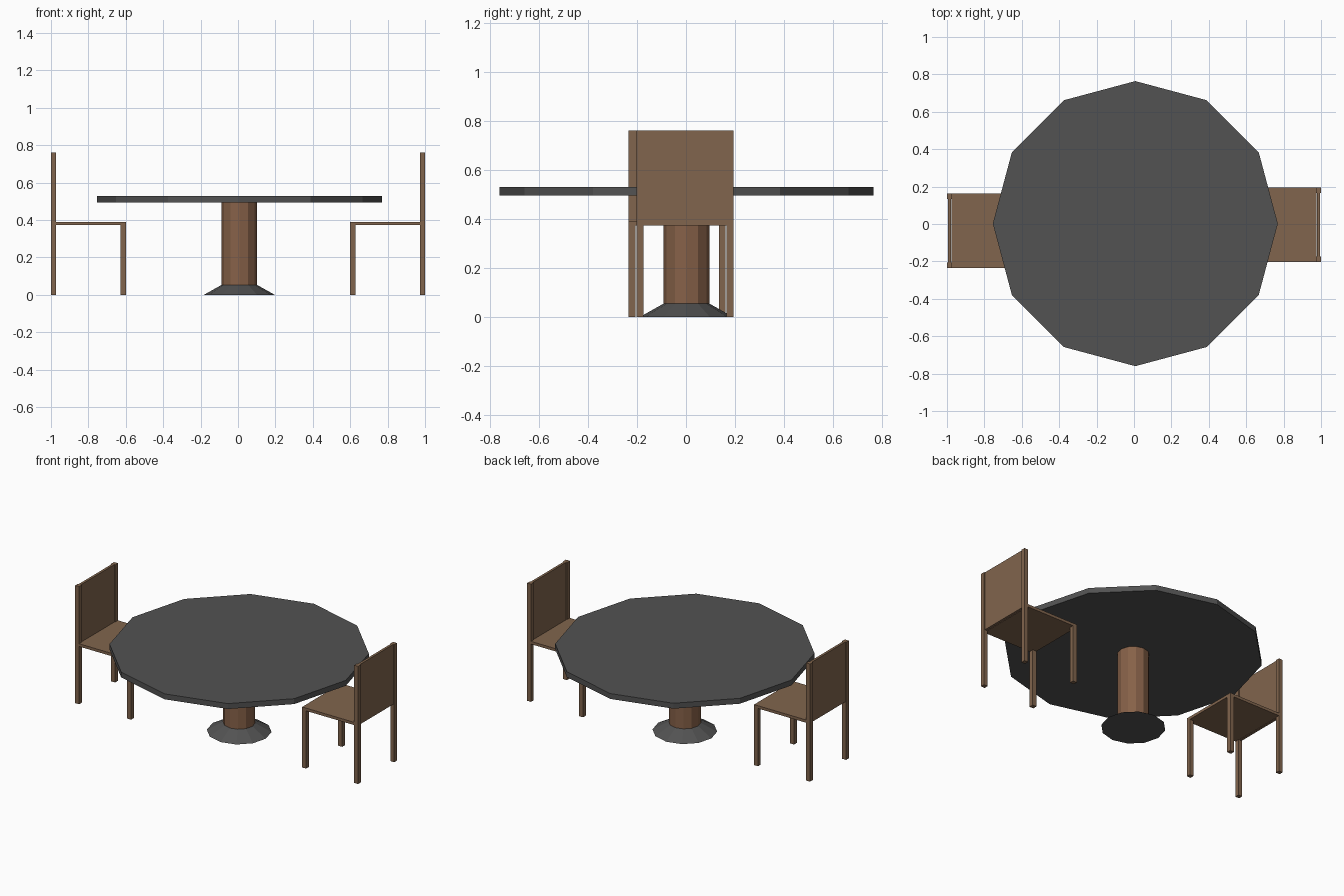
import bpy
from math import pi

if "Cube" in bpy.data.objects:
    bpy.data.objects.remove(bpy.data.objects["Cube"])


def material(name, color):
    m = bpy.data.materials.new(name)
    m.diffuse_color = color
    m.use_nodes = True
    m.node_tree.nodes["Principled BSDF"].inputs["Base Color"].default_value = m.diffuse_color
    return m


WOOD = material("wood", (0.22, 0.13, 0.075, 1))
COLUMN_WOOD = material("column_wood", (0.24, 0.12, 0.065, 1))
DARK = material("dark_top", (0.085, 0.085, 0.085, 1))


def box(name, lo, hi, mat):
    bpy.ops.mesh.primitive_cube_add(size=1, location=[(a + b) / 2 for a, b in zip(lo, hi)])
    ob = bpy.context.object
    ob.name = name
    ob.scale = [b - a for a, b in zip(lo, hi)]
    ob.data.materials.append(mat)
    return ob


def frustum(name, r1, r2, z0, z1, mat):
    # rotated so that corners lie on the x and y axes
    bpy.ops.mesh.primitive_cone_add(vertices=12, radius1=r1, radius2=r2, depth=z1 - z0,
                                    location=(0.007, 0.002, (z0 + z1) / 2))
    ob = bpy.context.object
    ob.name = name
    ob.data.materials.append(mat)
    return ob


# Pedestal table
frustum("table_top", 0.762, 0.762, 0.495, 0.53, DARK)
frustum("table_column", 0.094, 0.094, 0.05, 0.497, COLUMN_WOOD)
frustum("table_foot", 0.19, 0.092, 0.0, 0.055, DARK)


# Chair facing the table; side = +1 right, -1 left
def chair(label, side, y0, y1):
    def part(name, xa, xb, ya, yb, za, zb):
        x = sorted((side * xa, side * xb))
        box(f"{label}_chair_{name}", (x[0], ya, za), (x[1], yb, zb), WOOD)

    t = 0.028
    part("seat", 0.60, 0.975, y0, y1, 0.373, 0.391)
    for end, ya in (("near", y0), ("far", y1 - t)):
        part(f"{end}_front_leg", 0.60, 0.60 + t, ya, ya + t, 0, 0.375)
        part(f"{end}_back_post", 1.0 - t, 1.0, ya, ya + t, 0, 0.76)
    # back panel set between the posts
    part("back_panel", 0.978, 0.994, y0 + t, y1 - t, 0.373, 0.76)


chair("right", 1, -0.202, 0.194)
chair("left", -1, -0.234, 0.162)
